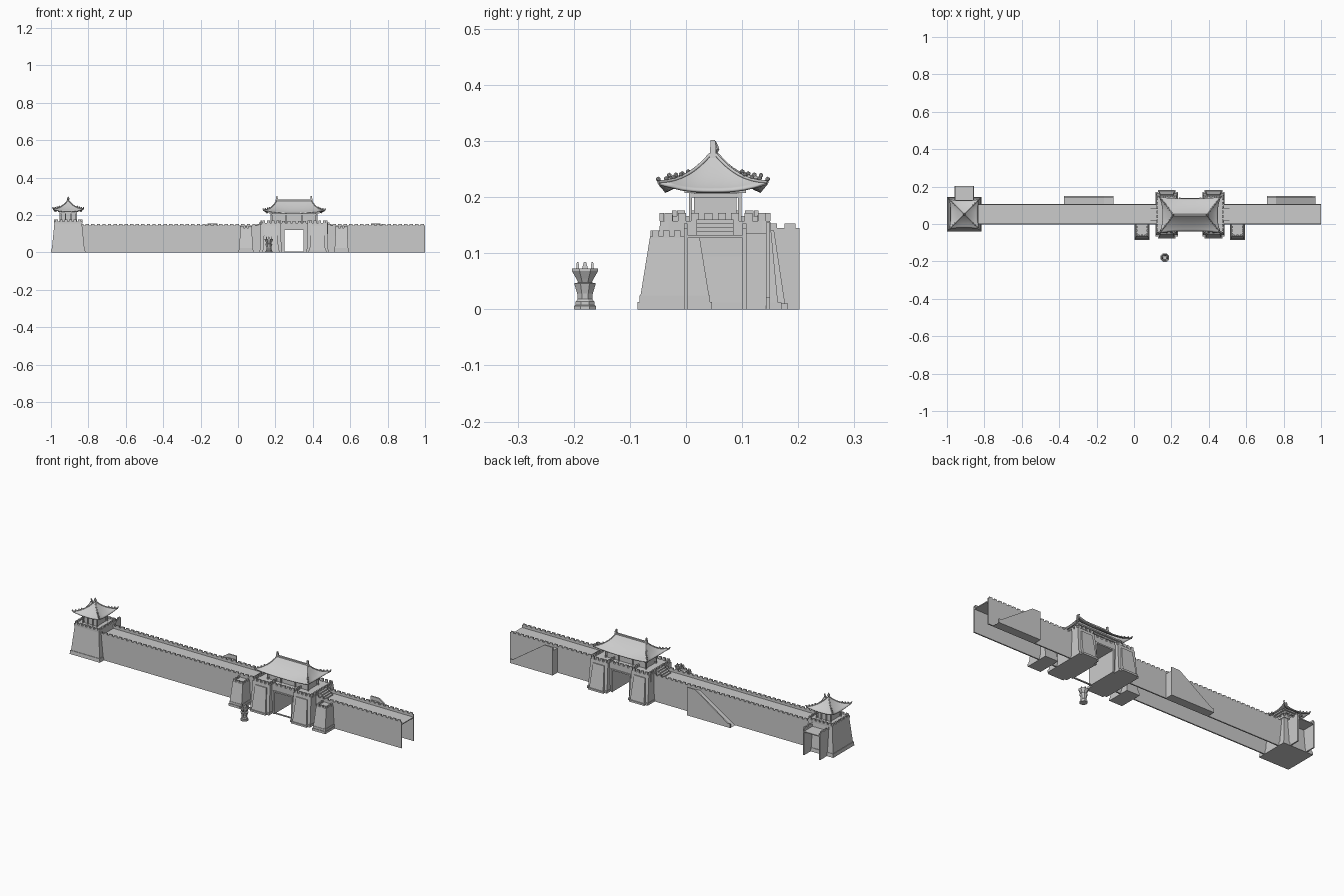
import bpy
import bmesh
import math
from mathutils import Matrix, Vector

if "Cube" in bpy.data.objects:
    bpy.data.objects.remove(bpy.data.objects["Cube"], do_unlink=True)

stone = bpy.data.materials.new("grey stone")
stone.use_nodes = True
grey = (0.6, 0.6, 0.6, 1)
stone.diffuse_color = grey
stone.node_tree.nodes["Principled BSDF"].inputs["Base Color"].default_value = grey

CY = 0.052           # centre line of the wall
GX = 0.3             # gate centre
TX = -0.908          # corner tower centre
WALK, TOP = 0.132, 0.153


def finish(name, bm, smooth=False):
    bmesh.ops.recalc_face_normals(bm, faces=bm.faces)
    mesh = bpy.data.meshes.new(name)
    bm.to_mesh(mesh)
    bm.free()
    mesh.materials.append(stone)
    ob = bpy.data.objects.new(name, mesh)
    bpy.context.collection.objects.link(ob)
    if smooth:
        bpy.ops.object.select_all(action="DESELECT")
        ob.select_set(True)
        bpy.context.view_layer.objects.active = ob
        bpy.ops.object.shade_smooth_by_angle(angle=math.radians(35))
    return ob


def taper(bm, cx, cy, z0, z1, bottom, top):
    """Tapered block; bottom and top are half sizes."""
    rings = [[bm.verts.new((cx + sx * h[0], cy + sy * h[1], z))
              for sx, sy in ((-1, -1), (1, -1), (1, 1), (-1, 1))]
             for z, h in ((z0, bottom), (z1, top))]
    a, b = rings
    bm.faces.new(a[::-1])
    bm.faces.new(b)
    for i in range(4):
        j = (i + 1) % 4
        bm.faces.new((a[i], a[j], b[j], b[i]))


def box(bm, x0, x1, y0, y1, z0, z1):
    h = (abs(x1 - x0) / 2, abs(y1 - y0) / 2)
    taper(bm, (x0 + x1) / 2, (y0 + y1) / 2, z0, z1, h, h)


def merlons(bm, start, end, z0, z1, pitch=0.03, thick=0.008):
    """Row of battlement teeth along an axis-aligned line."""
    a, b = Vector(start), Vector(end)
    n = max(1, round((b - a).length / pitch))
    half = (b - a).length / n * 0.3
    along_x = abs(b.x - a.x) > abs(b.y - a.y)
    h = (half, thick / 2) if along_x else (thick / 2, half)
    for i in range(n):
        p = a.lerp(b, (i + 0.5) / n)
        taper(bm, p.x, p.y, z0, z1, h, h)


def merlon_ring(bm, cx, cy, hx, hy, z0, z1, pitch=0.025):
    for s in (-1, 1):
        merlons(bm, (cx - hx, cy + s * hy), (cx + hx, cy + s * hy), z0, z1, pitch)
        merlons(bm, (cx + s * hx, cy - hy), (cx + s * hx, cy + hy), z0, z1, pitch)


def channel(name, length, half, matrix):
    """Hollow wall: two faces with battlements and a walkway between."""
    bm = bmesh.new()
    for s in (-1, 1):
        box(bm, 0, length, s * half, s * (half - 0.007), 0, TOP - 0.008)
        y = s * (half - 0.0035)
        merlons(bm, (0, y), (length, y), TOP - 0.008, TOP, 0.03, 0.007)
    box(bm, 0, length, -half + 0.007, half - 0.007, WALK - 0.005, WALK)
    bm.transform(matrix)
    finish(name, bm)


def roof(name, cx, cy, eave, ridge, z0, z1, lift):
    """Concave hipped roof with upturned corners, hip ribs and beads."""
    n, rings = 10, 8

    def point(sx, sy, t):
        c = abs(sx * sy) ** 3
        flare = 1 + 0.12 * c * (1 - t) ** 2
        hx, hy = (e + (r - e) * t for e, r in zip(eave, ridge))
        z = z0 + (z1 - z0) * (0.5 * t + 0.5 * t * t) + lift * c * (1 - t) ** 2
        return Vector((cx + sx * hx * flare, cy + sy * hy * flare, z))

    rim = []
    for k in range(4):
        for i in range(n):
            u = -1 + 2 * i / n
            rim.append(((u, -1), (1, u), (-u, 1), (-1, -u))[k])
    bm = bmesh.new()
    rows = [[bm.verts.new(point(*p, k / rings)) for p in rim] for k in range(rings + 1)]
    for a, b in zip(rows, rows[1:]):
        for i in range(len(rim)):
            j = (i + 1) % len(rim)
            bm.faces.new((a[i], a[j], b[j], b[i]))
    bm.faces.new(rows[-1])
    ob = finish(name, bm, True)
    solid = ob.modifiers.new("thickness", "SOLIDIFY")
    solid.thickness, solid.offset = 0.005, -1

    # hip ribs
    curve = bpy.data.curves.new(name + "_hips", "CURVE")
    curve.dimensions = "3D"
    curve.bevel_depth, curve.bevel_resolution = 0.003, 1
    curve.use_fill_caps = True
    curve.materials.append(stone)
    beads = bmesh.new()
    for sx in (-1, 1):
        for sy in (-1, 1):
            spline = curve.splines.new("POLY")
            spline.points.add(rings)
            for k, p in enumerate(spline.points):
                p.co = (*point(sx, sy, k / rings), 1)
            for t in (0.0, 0.13, 0.26, 0.39):
                at = point(sx, sy, t) + Vector((0, 0, 0.005))
                bmesh.ops.create_icosphere(beads, subdivisions=1, radius=0.0045,
                                           matrix=Matrix.Translation(at))
    bpy.context.collection.objects.link(bpy.data.objects.new(name + "_hips", curve))
    finish(name + "_beads", beads)


def lathe(name, cx, cy, profile, sides, smooth=False):
    bm = bmesh.new()
    rows = [[bm.verts.new((cx + r * math.cos(a), cy + r * math.sin(a), z))
             for a in (math.tau * (i + 0.5) / sides for i in range(sides))]
            for r, z in profile]
    for a, b in zip(rows, rows[1:]):
        for i in range(sides):
            j = (i + 1) % sides
            bm.faces.new((a[i], a[j], b[j], b[i]))
    bm.faces.new(rows[0])
    bm.faces.new(rows[-1])
    return finish(name, bm, smooth)


# Long walls and the short return wall behind the tower
HALF = 0.056
channel("west_wall", 0.98, HALF, Matrix.Translation((-0.85, CY, 0)))
channel("east_wall", 0.53, HALF, Matrix.Translation((0.47, CY, 0)))
channel("return_wall", 0.1, 0.053,
        Matrix.Translation((TX, 0.102, 0)) @ Matrix.Rotation(math.pi / 2, 4, "Z"))

# Corner tower
bm = bmesh.new()
taper(bm, TX, CY, 0, 0.02, (0.092, 0.092), (0.09, 0.09))
taper(bm, TX, CY, 0.02, 0.163, (0.087, 0.087), (0.073, 0.073))
taper(bm, TX, CY, 0.155, 0.166, (0.077, 0.077), (0.077, 0.077))
merlon_ring(bm, TX, CY, 0.073, 0.073, 0.166, 0.176)
finish("corner_tower", bm)


def pavilion(name, cx, hx, hy, z0, z1):
    bm = bmesh.new()
    box(bm, cx - hx, cx + hx, CY - hy, CY + hy, z0, z1)
    for sx in (-1, -0.35, 0.35, 1):
        for sy in (-1, 1):
            x, y = cx + sx * (hx + 0.005), CY + sy * (hy + 0.006)
            box(bm, x - 0.003, x + 0.003, y - 0.003, y + 0.003, z0, z1)
    # stepped brackets below the eaves
    for i in range(2):
        e = 0.008 + 0.009 * i
        z = z1 - 0.014 + 0.008 * i
        box(bm, cx - hx - e, cx + hx + e, CY - hy - e, CY + hy + e, z, z + 0.007)
    finish(name, bm)


pavilion("tower_pavilion", TX, 0.038, 0.038, 0.165, 0.222)
roof("tower_roof", TX, CY, (0.073, 0.073), (0.004, 0.004), 0.22, 0.276, 0.014)
lathe("tower_finial", TX, CY, [(0.006, 0.27), (0.004, 0.278), (0.008, 0.285),
                               (0.006, 0.291), (0.001, 0.3)], 8, True)

# Gatehouse
bm = bmesh.new()
for s in (-1, 1):
    x = GX + s * 0.125
    box(bm, GX + s * 0.053, GX + s * 0.18, CY - 0.083, CY + 0.083, 0, 0.157)
    taper(bm, x, CY, 0, 0.157, (0.058, 0.113), (0.053, 0.098))
    taper(bm, x, CY, 0, 0.012, (0.06, 0.118), (0.06, 0.118))
    # pilasters on both faces of each turret
    taper(bm, x, CY, 0, 0.14, (0.043, 0.126), (0.034, 0.105))
    taper(bm, x, CY, 0, 0.01, (0.047, 0.13), (0.047, 0.13))
    merlon_ring(bm, x, CY, 0.05, 0.095, 0.157, 0.172)
    # steps from the walkway to the gate deck
    for i in range(4):
        box(bm, GX + s * 0.17, GX + s * (0.222 - 0.011 * i),
            CY - 0.033, CY + 0.033, WALK, WALK + 0.007 * (i + 1))
    # door jambs and battlements over the passage
    for y in (CY - 0.085, CY + 0.085):
        box(bm, GX + s * 0.051, GX + s * 0.06, y - 0.004, y + 0.004, 0, 0.127)
    merlons(bm, (GX - 0.07, CY + s * 0.079), (GX + 0.07, CY + s * 0.079), 0.157, 0.168)
box(bm, GX - 0.054, GX + 0.054, CY - 0.083, CY + 0.083, 0.12, 0.157)
box(bm, GX - 0.06, GX + 0.06, CY - 0.088, CY + 0.088, 0.12, 0.127)
box(bm, GX - 0.06, GX + 0.06, CY - 0.085, CY - 0.077, 0, 0.005)
finish("gatehouse", bm)

PY = CY - 0.004
pavilion("gate_pavilion", GX, 0.118, 0.038, 0.155, 0.213)
roof("gate_roof", GX, PY, (0.148, 0.087), (0.093, 0.004), 0.212, 0.277, 0.015)
bm = bmesh.new()
box(bm, GX - 0.095, GX + 0.095, PY - 0.005, PY + 0.005, 0.272, 0.283)
for s in (-1, 1):
    taper(bm, GX + s * 0.092, PY, 0.27, 0.302, (0.008, 0.006), (0.003, 0.004))
finish("gate_ridge", bm)

# Front buttresses on each side of the gate
bm = bmesh.new()
for x in (0.043, 0.553):
    taper(bm, x, -0.02, 0, 0.013, (0.04, 0.066), (0.04, 0.066))
    taper(bm, x, -0.02, 0.013, 0.025, (0.038, 0.063), (0.038, 0.063))
    taper(bm, x, -0.02, 0.025, 0.13, (0.036, 0.061), (0.031, 0.044))
    merlons(bm, (x - 0.031, -0.059), (x + 0.031, -0.059), 0.127, 0.14, 0.02)
    for s in (-1, 1):
        merlons(bm, (x + s * 0.028, -0.064), (x + s * 0.028, -0.006), 0.127, 0.14, 0.02)
finish("buttresses", bm)

# Ramps against the rear face, each with an outer parapet
for name, high, low in (("west_ramp", -0.11, -0.375), ("east_ramp", 0.71, 0.97)):
    bm = bmesh.new()
    d = math.copysign(1, low - high)
    for y0, y1, drop in ((0.105, 0.143, 0.02), (0.143, 0.15, 0)):
        outline = [(high, 0), (high, 0.155 - drop), (high + d * 0.05, 0.155 - drop),
                   (low - d * 0.015, 0.022 - drop), (low, 0.022 - drop), (low, 0)]
        if drop:
            outline = outline[:3] + [(low, 0)]
        face = bm.faces.new([bm.verts.new((x, y0, z)) for x, z in outline])
        out = bmesh.ops.extrude_face_region(bm, geom=[face])["geom"]
        bmesh.ops.translate(bm, vec=(0, y1 - y0, 0),
                            verts=[v for v in out if isinstance(v, bmesh.types.BMVert)])
        bm.faces.new([bm.verts.new((x, y0, z)) for x, z in outline])
    bmesh.ops.remove_doubles(bm, verts=bm.verts, dist=0.0001)
    finish(name, bm)

# Brazier standing before the gate
BX, BY = 0.165, -0.18
lathe("brazier", BX, BY, [(0.021, 0), (0.021, 0.006), (0.018, 0.008), (0.018, 0.014),
                          (0.014, 0.018), (0.015, 0.028), (0.021, 0.046), (0.013, 0.048),
                          (0.017, 0.055), (0.025, 0.068), (0.025, 0.073), (0.02, 0.073),
                          (0.015, 0.062)], 8)
bm = bmesh.new()
for s in (-1, 1):
    taper(bm, BX, BY + s * 0.013, 0.07, 0.084, (0.006, 0.003), (0.002, 0.0015))
    taper(bm, BX + s * 0.013, BY, 0.07, 0.084, (0.003, 0.006), (0.0015, 0.002))
finish("brazier_handles", bm)
